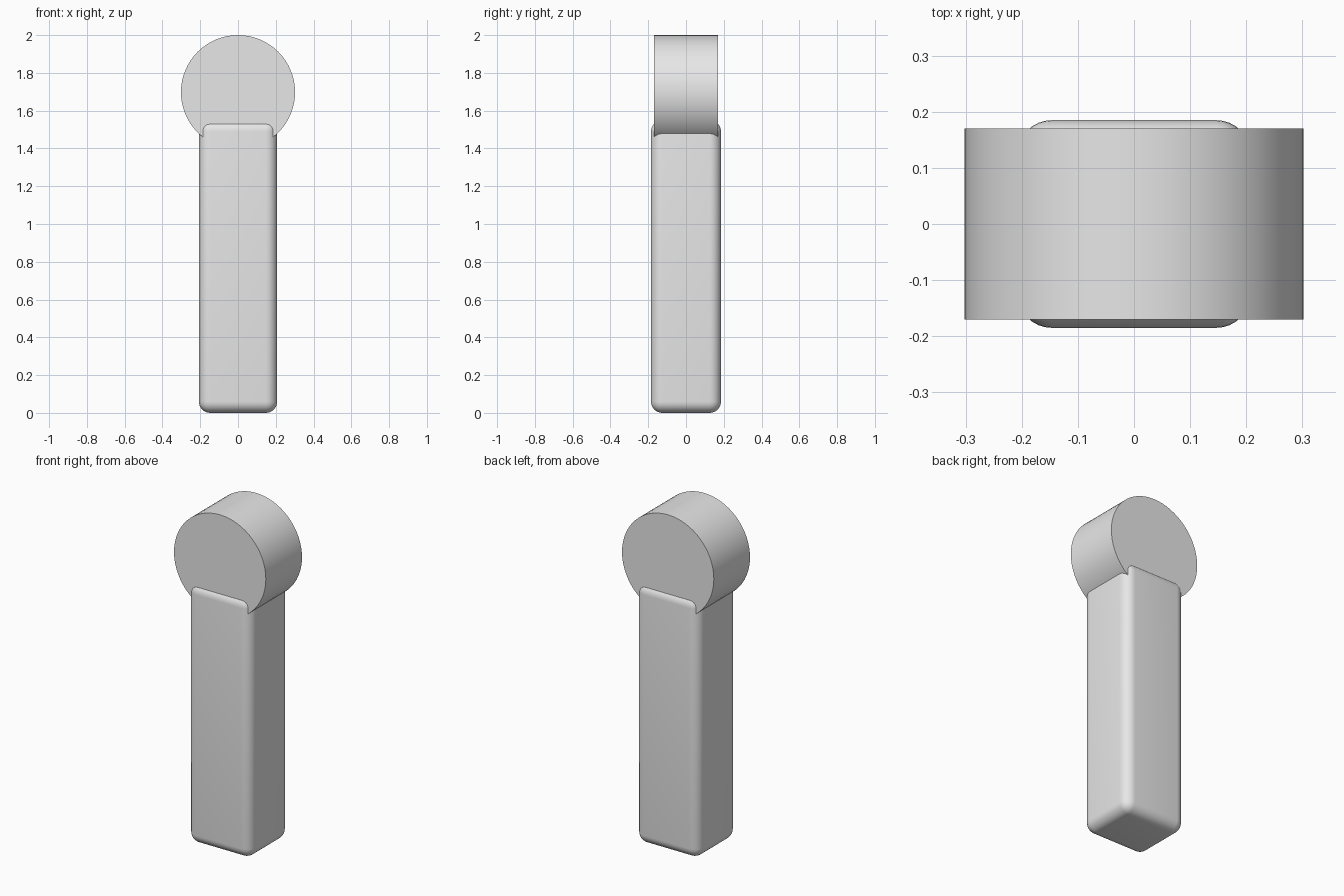
import bpy
import math

cube = bpy.data.objects.get("Cube")
if cube:
    bpy.data.objects.remove(cube, do_unlink=True)

# Single plain grey material
grey = bpy.data.materials.new("light_grey")
grey.use_nodes = True
colour = (0.8, 0.8, 0.8, 1)
grey.diffuse_color = colour
grey.node_tree.nodes["Principled BSDF"].inputs["Base Color"].default_value = colour


def finish(name):
    """Name, colour and smooth the active object."""
    obj = bpy.context.object
    obj.name = obj.data.name = name
    obj.data.materials.append(grey)
    bpy.ops.object.shade_smooth_by_angle(angle=math.radians(35))
    return obj


# Upright post with rounded edges
width, depth, height = 0.414, 0.37, 1.55
bpy.ops.mesh.primitive_cube_add(size=1, location=(0, 0, height / 2))
post = bpy.context.object
post.scale = (width, depth, height)
bpy.ops.object.transform_apply(location=False, rotation=False, scale=True)
bevel = post.modifiers.new("rounded_edges", "BEVEL")
bevel.width = 0.06
bevel.segments = 8
bpy.ops.object.modifier_apply(modifier=bevel.name)
finish("post")

# Round head lying along the front-to-back axis
radius = 0.302
bpy.ops.mesh.primitive_cylinder_add(
    vertices=64, radius=radius, depth=0.34,
    location=(0, 0, 2 - radius), rotation=(math.pi / 2, 0, 0))
finish("round_head")
